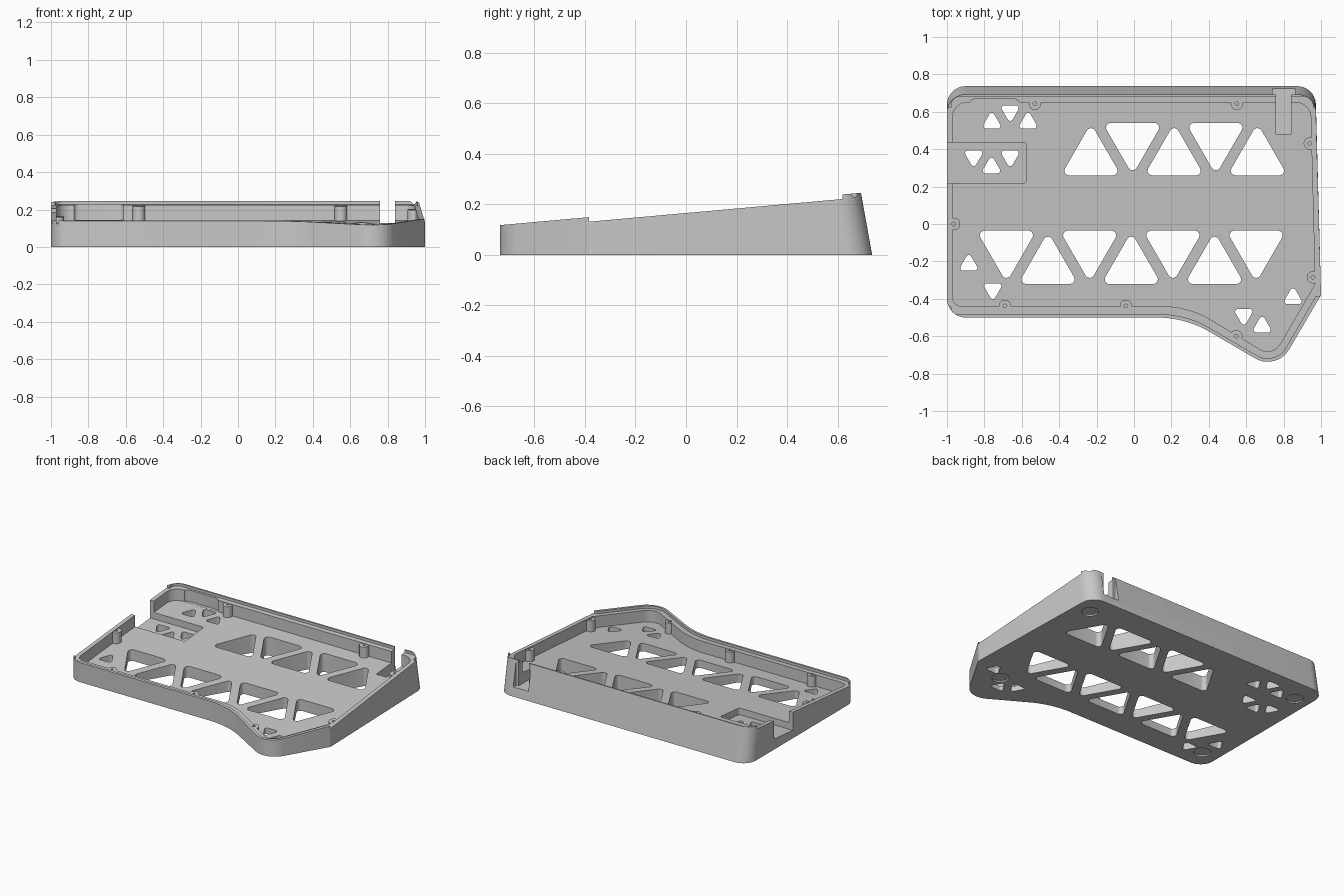
import bpy, bmesh, math
from mathutils import Vector

cube = bpy.data.objects.get("Cube")
if cube:
    bpy.data.objects.remove(cube, do_unlink=True)

GREY = (0.58, 0.58, 0.58, 1)
grey = bpy.data.materials.new("matte_grey")
grey.use_nodes = True
grey.diffuse_color = GREY
grey.node_tree.nodes["Principled BSDF"].inputs["Base Color"].default_value = GREY

BACK = 0.737      # half depth of the case
LEAN = 0.18       # inward lean of the back wall


def slope(drop):
    """Height of the tilted rim plane, lowered by drop."""
    return lambda y: 0.118 + 0.0895 * (y + BACK) - drop


def flat(z):
    return lambda y: z


def rounded(corners, steps=10):
    """Polygon outline with a circular arc of the given radius at each corner."""
    out = []
    for i, (x, y, r) in enumerate(corners):
        p = Vector((x, y))
        a = (Vector(corners[i - 1][:2]) - p).normalized()
        b = (Vector(corners[(i + 1) % len(corners)][:2]) - p).normalized()
        half = a.angle(b) / 2
        centre = p + (a + b).normalized() * (r / math.sin(half))
        start = p + a * (r / math.tan(half)) - centre
        end = p + b * (r / math.tan(half)) - centre
        sweep = start.angle_signed(end)
        for k in range(steps + 1):
            t = -sweep * k / steps
            c, s = math.cos(t), math.sin(t)
            out.append((centre.x + start.x * c - start.y * s,
                        centre.y + start.x * s + start.y * c))
    return out


def circle(x, y, r, n=24):
    return [(x + r * math.cos(2 * math.pi * (k + 0.3) / n),
             y + r * math.sin(2 * math.pi * (k + 0.3) / n)) for k in range(n)]


def rect(x0, x1, y0, y1, r=0.012):
    return rounded([(x0, y0, r), (x1, y0, r), (x1, y1, r), (x0, y1, r)], 4)


def triangle(x, y, half, r, up):
    """Equilateral triangle with rounded corners, pointing to the back if up."""
    s = 1 if up else -1
    size = 2 * half / math.sqrt(3) + 2 * r
    pts = []
    for k in range(3):
        a = math.radians(90 * s + 120 * k)
        pts.append((x + size * math.cos(a), y + size * math.sin(a), r))
    return rounded(pts, 6)


def prisms(name, outlines, low, high, lean=0.0):
    """One object holding upright prisms between two height functions."""
    bm = bmesh.new()
    for outline in outlines:
        bottom = [bm.verts.new((x, y, low(y))) for x, y in outline]
        top = []
        for x, y in outline:
            z = high(y)
            if lean and y > 0.5:
                z /= 1 + 0.0895 * lean
                y -= lean * z
            top.append(bm.verts.new((x, y, z)))
        n = len(outline)
        bm.faces.new(bottom[::-1])
        bm.faces.new(top)
        for i in range(n):
            j = (i + 1) % n
            bm.faces.new((bottom[i], bottom[j], top[j], top[i]))
    bmesh.ops.recalc_face_normals(bm, faces=bm.faces)
    mesh = bpy.data.meshes.new(name)
    bm.to_mesh(mesh)
    bm.free()
    mesh.materials.append(grey)
    obj = bpy.data.objects.new(name, mesh)
    bpy.context.collection.objects.link(obj)
    return obj


def cut(targets, outlines, low, high=slope(-0.1)):
    """Subtract prisms from each target, then drop the cutter."""
    cutter = prisms("cutter", outlines, low, high)
    cutter.hide_render = True
    for obj in targets:
        mod = obj.modifiers.new("cut", "BOOLEAN")
        mod.operation, mod.solver, mod.object = "DIFFERENCE", "EXACT", cutter
        bpy.context.view_layer.objects.active = obj
        bpy.ops.object.modifier_apply(modifier=mod.name)
    bpy.data.objects.remove(cutter, do_unlink=True)


# Outer shell, with a leaning back wall
outer = rounded([(-1, -0.5, 0.1), (0.275, -0.5, 0.56), (0.762, -0.786, 0.134),
                 (1, -0.38, 0.03), (0.97, BACK, 0.1), (-1, BACK, 0.1)])
case = prisms("case_tray", [outer], flat(0), slope(0), LEAN)

# Tilted inner floor, with a shallow recess in the back wall
inner = rounded([(-0.97, -0.44, 0.05), (0.291, -0.44, 0.5), (0.742, -0.711, 0.08),
                 (0.968, -0.32, 0.03), (0.943, 0.65, 0.08), (-0.97, 0.65, 0.08)])
cut([case], [inner], slope(0.1))
cut([case], [rect(-0.88, -0.61, 0.55, 0.668, 0.03)], slope(0.099))

# Rim step: leaves a raised lip at the front and back only
SHARP = 0.004
step = rounded([(-1.012, -0.44, SHARP), (-0.977, -0.44, SHARP), (-0.977, -0.482, 0.03),
                (0.28, -0.482, 0.54), (0.755, -0.761, 0.115), (0.972, -0.385, SHARP),
                (1.012, -0.385, SHARP), (1.012, 0.62, SHARP), (0.957, 0.62, SHARP),
                (0.957, 0.682, 0.05), (-0.977, 0.682, 0.05), (-0.977, 0.62, SHARP),
                (-1.012, 0.62, SHARP)])
cut([case], [step], slope(0.018))

# Left side opening with its floor pocket
cut([case], [rect(-1.1, -0.575, 0.22, 0.435)], slope(0.147))

# Cable slot through the back wall, wider on the outside
slot = [(0.76, 0.48), (0.84, 0.48), (0.84, 0.692), (0.86, 0.692),
        (0.86, 0.9), (0.74, 0.9), (0.74, 0.692), (0.76, 0.692)]
cut([case], [slot], flat(0.063))

# Two rows of large triangular openings
PITCH = 0.2225
holes = []
for i in range(5):
    up = i % 2 == 0
    holes.append(triangle(-0.23 + PITCH * i, 0.4 - (0.0475 if up else -0.0475), 0.117, 0.025, up))
for i in range(7):
    up = i % 2 == 1
    holes.append(triangle(-0.682 + PITCH * i, -0.178 - (0.05 if up else -0.05), 0.117, 0.025, up))

# Small triangular openings near the corners
for x, y, up in [(-0.76, 0.543, 1), (-0.662, 0.602, 0), (-0.566, 0.543, 1),
                 (-0.857, 0.36, 0), (-0.762, 0.304, 1), (-0.662, 0.36, 0),
                 (-0.883, -0.217, 1), (-0.755, -0.35, 0), (0.85, -0.395, 1),
                 (0.587, -0.487, 0), (0.685, -0.547, 1)]:
    holes.append(triangle(x, y, 0.031, 0.015, up))
cut([case], holes, flat(-0.1))

# Round foot recesses underneath
feet = [(-0.885, 0.565), (0.857, 0.578), (-0.87, -0.352), (0.752, -0.452)]
cut([case], [circle(x, y, 0.056, 32) for x, y in feet], flat(-0.1), flat(0.01))

# Screw posts along the wall
spots = [(-0.53, 0.643), (0.55, 0.643), (0.94, 0.43), (0.957, -0.285),
         (0.547, -0.6), (-0.043, -0.438), (-0.69, -0.438), (-0.963, 0)]
posts = prisms("screw_posts", [circle(x, y, 0.033) for x, y in spots], slope(0.105), slope(0.022))
cut([case, posts], [circle(x, y, 0.01, 12) for x, y in spots], slope(0.085))

# Smooth curved walls, crisp edges
for obj in (case, posts):
    bpy.ops.object.select_all(action="DESELECT")
    obj.select_set(True)
    bpy.context.view_layer.objects.active = obj
    bpy.ops.object.shade_smooth_by_angle(angle=math.radians(25))
